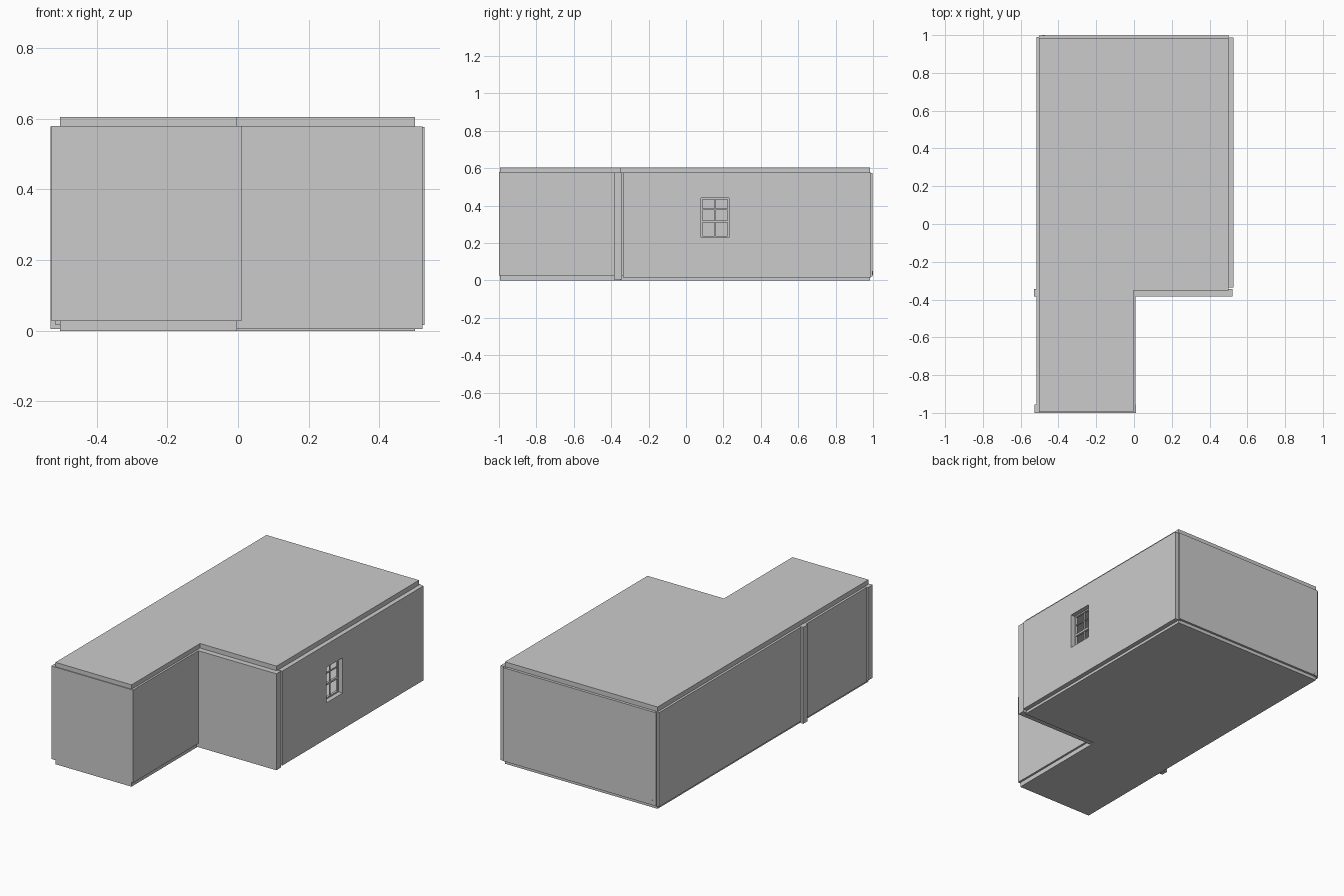
import bpy, bmesh

if "Cube" in bpy.data.objects:
    bpy.data.objects.remove(bpy.data.objects["Cube"])


def box(name, x, y, z):
    """Axis-aligned box from (min, max) ranges."""
    bm = bmesh.new()
    bmesh.ops.create_cube(bm, size=1)
    for v in bm.verts:
        v.co = [r[0] if c < 0 else r[1] for c, r in zip(v.co, (x, y, z))]
    me = bpy.data.meshes.new(name)
    bm.to_mesh(me)
    bm.free()
    ob = bpy.data.objects.new(name, me)
    bpy.context.collection.objects.link(ob)
    return ob


def l_slab(name, z0, z1):
    """L-shaped slab for floor and roof."""
    pts = [(-0.503, -0.995), (-0.003, -0.995), (-0.003, -0.352),
           (0.5, -0.352), (0.5, 0.985), (-0.503, 0.985)]
    bm = bmesh.new()
    face = bm.faces.new([bm.verts.new((x, y, z0)) for x, y in pts])
    ext = bmesh.ops.extrude_face_region(bm, geom=[face])
    for v in ext["geom"]:
        if isinstance(v, bmesh.types.BMVert):
            v.co.z = z1
    bmesh.ops.recalc_face_normals(bm, faces=bm.faces)
    me = bpy.data.meshes.new(name)
    bm.to_mesh(me)
    bm.free()
    bpy.context.collection.objects.link(bpy.data.objects.new(name, me))


# Floor and roof
l_slab("floor_slab", 0.0, 0.027)
l_slab("roof_slab", 0.577, 0.605)

# Outer walls and the partition whose end shows on the left side
box("front_wall", (-0.527, 0.01), (-1.0, -0.955), (0.027, 0.579))
box("partition_wall", (-0.53, 0.522), (-0.385, -0.343), (0.005, 0.578))
box("left_front_wall", (-0.517, -0.49), (-0.955, -0.385), (0.018, 0.577))
box("left_rear_wall", (-0.517, -0.49), (-0.343, 0.99), (0.018, 0.577))
box("extension_right_wall", (-0.025, 0.009), (-0.99, -0.385), (0.027, 0.578))
box("back_wall", (-0.503, 0.503), (0.965, 0.998), (0.02, 0.575))
right_wall = box("right_wall", (0.485, 0.527), (-0.337, 0.988), (0.016, 0.577))
box("back_tab", (-0.485, -0.475), (0.99, 1.0), (0.03, 0.05))

# Window opening
y0, y1, z0, z1 = 0.08, 0.23, 0.23, 0.44
cutter = box("window_cutter", (0.4, 0.6), (y0, y1), (z0, z1))
cutter.hide_render = True
cutter.hide_set(True)
cut = right_wall.modifiers.new("window", 'BOOLEAN')
cut.operation = 'DIFFERENCE'
cut.solver = 'EXACT'
cut.object = cutter

# Window frame, mullion and glazing bars
fx = (0.487, 0.5)
w = 0.008
box("window_sill", fx, (y0, y1), (z0, z0 + w))
box("window_head", fx, (y0, y1), (z1 - w, z1))
for side, a in (("near", y0), ("far", y1 - w)):
    box("window_jamb_" + side, fx, (a, a + w), (z0, z1))
box("window_mullion", (0.49, 0.498), (0.153, 0.159), (z0, z1))
box("window_transom", fx, (y0, y1), (0.31, 0.322))
box("window_upper_bar", (0.49, 0.498), (y0, y1), (0.378, 0.384))
